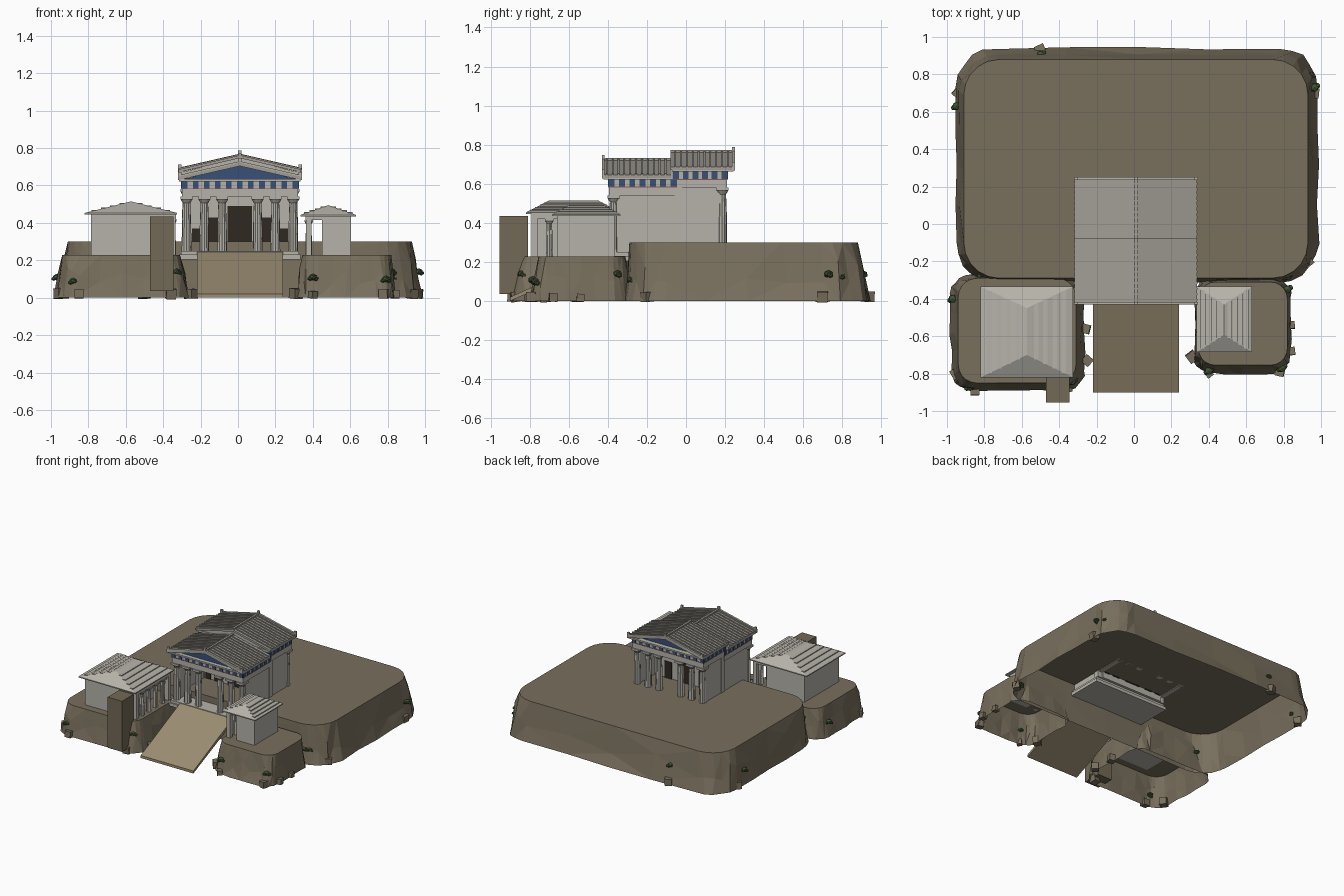
import bpy, bmesh, math, random
from mathutils import Matrix, Vector

if "Cube" in bpy.data.objects:
    bpy.data.objects.remove(bpy.data.objects["Cube"])
random.seed(4)

def mat(name, c):
    m = bpy.data.materials.new(name)
    m.diffuse_color = (*c, 1)
    m.use_nodes = True
    m.node_tree.nodes["Principled BSDF"].inputs["Base Color"].default_value = m.diffuse_color
    return m
ROCK = mat("rock", (.19, .16, .11)); MARBLE = mat("marble", (.47, .45, .40))
TILE = mat("tile", (.36, .34, .30)); BLUE = mat("blue", (.04, .08, .18))
RED = mat("red", (.28, .09, .06)); DARK = mat("door", (.03, .022, .016))
PATH = mat("path", (.33, .27, .17)); LEAF = mat("leaf", (.05, .09, .035))
TOWER = mat("pedestal_stone", (.17, .14, .09))
CX = .01

def finish(bm, name, m):
    bmesh.ops.recalc_face_normals(bm, faces=bm.faces)
    me = bpy.data.meshes.new(name)
    bm.to_mesh(me); bm.free()
    me.materials.append(m)
    ob = bpy.data.objects.new(name, me)
    bpy.context.collection.objects.link(ob)
    return ob

def box(name, x0, x1, y0, y1, z0, z1, m=MARBLE):
    bm = bmesh.new()
    M = Matrix.Translation(((x0+x1)/2, (y0+y1)/2, (z0+z1)/2)) @ Matrix.Diagonal((x1-x0, y1-y0, z1-z0, 1))
    bmesh.ops.create_cube(bm, size=1, matrix=M)
    return finish(bm, name, m)

def prism(name, pts, a0, a1, m, axis='y'):
    # extrude a profile along y (points are x,z) or x (points are y,z)
    bm = bmesh.new()
    P = (lambda p, a: (p[0], a, p[1])) if axis == 'y' else (lambda p, a: (a, p[0], p[1]))
    A = [bm.verts.new(P(p, a0)) for p in pts]
    B = [bm.verts.new(P(p, a1)) for p in pts]
    bm.faces.new(A); bm.faces.new(B)
    for i in range(len(pts)):
        j = (i+1) % len(pts)
        bm.faces.new((A[i], A[j], B[j], B[i]))
    return finish(bm, name, m)

def chevron(name, hw, z0, z1, t, y0, y1, m):
    prism(name, [(CX-hw, z0), (CX, z1), (CX+hw, z0), (CX+hw, z0-t), (CX, z1-t), (CX-hw, z0-t)], y0, y1, m)

def column(name, x, y, z0, z1, r):
    # fluted tapering shaft, flared capital, square abacus
    bm = bmesh.new()
    prof = [(r, z0), (r*.95, z0+(z1-z0)*.45), (r*.78, z1-r*1.3), (r*1.2, z1-r*.6)]
    n, prev = 24, None
    for k, (q, z) in enumerate(prof):
        ring = []
        for i in range(n):
            s = q*(.9 if i % 2 and k < 3 else 1)
            a = 2*math.pi*i/n
            ring.append(bm.verts.new((x+s*math.cos(a), y+s*math.sin(a), z)))
        if prev:
            for i in range(n):
                bm.faces.new((prev[i], prev[(i+1) % n], ring[(i+1) % n], ring[i]))
        else:
            bm.faces.new(ring)
        prev = ring
    bm.faces.new(prev)
    M = Matrix.Translation((x, y, z1-r*.3)) @ Matrix.Diagonal((r*2.5, r*2.5, r*.6, 1))
    bmesh.ops.create_cube(bm, size=1, matrix=M)
    finish(bm, name, MARBLE)

def outline(x0, x1, y0, y1, r):
    # rounded rectangle with subdivided straights
    pts = []
    cs = [(x1-r, y1-r, 0), (x0+r, y1-r, 90), (x0+r, y0+r, 180), (x1-r, y0+r, 270)]
    for k, (cx, cy, a0) in enumerate(cs):
        arc = [Vector((cx+r*math.cos(math.radians(a0+18*i)), cy+r*math.sin(math.radians(a0+18*i)))) for i in range(6)]
        pts += arc
        nx, ny, a = cs[(k+1) % 4]
        nxt = Vector((nx+r*math.cos(math.radians(a)), ny+r*math.sin(math.radians(a))))
        pts += [arc[-1].lerp(nxt, f/4) for f in (1, 2, 3)]
    return pts

def rock(name, top, base, h, r):
    # open-bottomed faceted rock with a flat top
    bm = bmesh.new()
    T, B = outline(*top, r), outline(*base, r*1.1)
    rings = []
    for f, j in ((0, .008), (.5, .008), (1, 0)):
        rings.append([bm.verts.new((*(b.lerp(t, f)+Vector((random.uniform(-j, j), random.uniform(-j, j)))),
                      h*f + (random.uniform(-.2, .2)*h if f == .5 else 0))) for t, b in zip(T, B)])
    n = len(T)
    for lo, hi in zip(rings, rings[1:]):
        for i in range(n):
            bm.faces.new((lo[i], lo[(i+1) % n], hi[(i+1) % n], hi[i]))
    bmesh.ops.triangulate(bm, faces=bm.faces[:])
    bm.faces.new(rings[-1])
    finish(bm, name, ROCK)

# terrain
rock("plateau", (-.91, .93, -.29, .88), (-.955, .985, -.31, .94), .30, .19)
rock("left_bastion", (-.94, -.31, -.85, -.29), (-.98, -.265, -.895, -.265), .228, .10)
rock("right_bastion", (.345, .82, -.755, -.31), (.32, .84, -.80, -.29), .228, .09)
prism("ramp", [(-.90, .02), (-.41, .245), (-.41, .215), (-.90, 0)], -.22, .24, PATH, 'x')
box("pedestal", -.47, -.345, -.955, -.81, .035, .435, TOWER)

# bushes and boulders
for x, y, z in [(-.95, .63, .12), (-.5, .905, .14), (.93, .79, .13), (.965, .73, .14), (-.97, -.4, .11),
                (-.88, -.87, .09), (.82, -.35, .14), (.82, -.28, .11), (.4, -.785, .11), (.79, -.77, .1),
                (-.33, -.84, .14), (-.82, -.28, .16)]:
    bm = bmesh.new()
    for dx, s in ((0, .024), (.022, .017), (-.02, .016)):
        M = Matrix.Translation((x+dx*.7, y+dx*.4, z-abs(dx)*.4)) @ Matrix.Diagonal((s, s, s*.75, 1))
        bmesh.ops.create_icosphere(bm, subdivisions=1, radius=1, matrix=M)
    finish(bm, "bush", LEAF)
for x, y in [(-.95, -.8), (-.85, -.89), (-.25, -.73), (.31, -.71), (.84, -.68), (.84, -.54), (.4, -.8),
             (-.26, -.56), (.78, -.79), (-.36, -.87), (.96, .7), (.93, -.2), (-.94, .7), (-.5, .93)]:
    bm = bmesh.new()
    s = random.uniform(.035, .055)
    bmesh.ops.create_cube(bm, size=s, matrix=Matrix.Translation((x, y, s*.42)) @ Matrix.Rotation(random.uniform(0, 1.5), 4, 'Z')
                          @ Matrix.Rotation(random.uniform(-.2, .2), 4, 'X'))
    finish(bm, "boulder", ROCK)

# temple base and steps
box("stylobate_lower", CX-.325, CX+.325, -.42, -.02, .205, .23)
box("stylobate_upper", CX-.315, CX+.315, -.41, -.03, .23, .25)
for i in range(4):
    box("inner_step", CX-.27, CX+.27, -.15+.025*i, -.02, .25, .262+.0125*i)

# side walls and door wall
for s in (-1, 1):
    for name, y0, y1, z0, z1 in (("front_wall", -.355, -.045, .25, .54), ("rear_wall", -.045, .18, .295, .58)):
        xs = sorted((CX+s*.27, CX+s*.302))
        box(name, *xs, y0, y1, z0, z1)
    box("corner_pier", *sorted((CX+s*.265, CX+s*.308)), -.06, -.02, .25, .6)
box("door_wall", CX-.27, CX+.27, -.045, -.01, .25, .60)
for off, w, h in ((0, .065, .49), (-.15, .032, .43), (.15, .032, .43), (-.235, .022, .37), (.235, .022, .37)):
    box("door", CX+off-w, CX+off+w, -.051, -.004, .295, h, DARK)

# portico columns
for off in (-.285, -.19, -.095, .095, .19, .285):
    column("front_column", CX+off, -.37, .25, .54, .026)
    column("rear_column", CX+off, .185, .30, .58, .026)

# entablatures, gables and tiled roofs
def upper(tag, y0, y1, z, r0, r1, gables):
    hw = .31
    box(tag+"_architrave", CX-hw, CX+hw, y0, y1, z, z+.04)
    box(tag+"_red_band", CX-hw-.003, CX+hw+.003, y0-.003, y1+.003, z+.04, z+.045, RED)
    box(tag+"_frieze", CX-hw, CX+hw, y0, y1, z+.045, z+.082)
    for i in range(11):
        x = CX-hw+.014+i*(2*hw-.028)/10
        for y in (y0, y1):
            box(tag+"_triglyph", x-.015, x+.015, y-.005, y+.005, z+.045, z+.082, BLUE)
    n = round((y1-y0)/.06)
    for i in range(n+1):
        y = y0+.014+i*(y1-y0-.028)/n
        for s in (-1, 1):
            box(tag+"_triglyph", CX+s*hw-.005, CX+s*hw+.005, y-.015, y+.015, z+.045, z+.082, BLUE)
    box(tag+"_cornice", CX-.325, CX+.325, r0+.008, r1-(.008 if r1 > 0 else 0), z+.082, z+.094)
    ze, za = z+.106, z+.182
    for y, m in gables:
        prism(tag+"_tympanum", [(CX-.31, z+.09), (CX+.31, z+.09), (CX, za-.01)], y-.006, y+.006, m)
    chevron(tag+"_roof", .328, ze, za, .016, r0, r1, TILE)
    k = int((r1-r0)/.03)
    for i in range(k):
        y = r0+.02+i*.03
        chevron(tag+"_tile_rib", .33, ze+.006, za+.006, .008, y, y+.009, TILE)
    box(tag+"_ridge", CX-.008, CX+.008, r0, r1, za-.005, za+.01, TILE)
    # raking edge and finials at the open end
    e = r0 if r1 < 0 else r1-.014
    chevron(tag+"_raking_edge", .332, ze+.008, za+.008, .026, e, e+.014, MARBLE)
    for dx, zz in ((-.322, ze), (0, za), (.322, ze)):
        box(tag+"_finial", CX+dx-.009, CX+dx+.009, e, e+.014, zz, zz+.026)

upper("front", -.395, -.05, .54, -.43, -.075, [(-.385, BLUE)])
upper("rear", -.065, .21, .58, -.08, .25, [(.2, BLUE), (-.06, MARBLE)])

# side wings with hipped roofs
def wing(tag, wall, roof, ridge, z0, z1, colx, ys, ztop):
    box(tag+"_wall", *wall, .225, z0)
    x0, x1, y0, y1 = roof
    side = 1 if colx > wall[0] else -1
    far = wall[1] if side > 0 else wall[0]
    ax = sorted((far, colx+side*.018))
    box(tag+"_architrave", *ax, wall[2], wall[3], ztop, z0)
    for y in ys:
        column(tag+"_column", colx, y, .225, ztop, .018)
    for y in (wall[2], wall[3]-.03):
        box(tag+"_pier", colx-.015, colx+.015, y, y+.03, .225, ztop)
    xc, h, hw = (x0+x1)/2, z1-z0, (x1-x0)/2
    bm = bmesh.new()
    L, E = [[bm.verts.new((x, y, z)) for x, y in ((x0, y0), (x1, y0), (x1, y1), (x0, y1))] for z in (z0-.002, z0+.006)]
    R = [bm.verts.new((xc, y, z1)) for y in ridge]
    bm.faces.new(L)
    for i in range(4):
        bm.faces.new((L[i], L[(i+1) % 4], E[(i+1) % 4], E[i]))
    for f in ((E[0], E[1], R[0]), (E[1], E[2], R[1], R[0]), (E[2], E[3], R[1]), (E[3], E[0], R[0], R[1])):
        bm.faces.new(f)
    finish(bm, tag+"_hip_roof", MARBLE)
    # stepped tile courses parallel to the ridge
    for i in range(1, 5):
        f = i/5
        ya, yb = y0+(ridge[0]-y0)*f, y1+(ridge[1]-y1)*f
        for s in (-1, 1):
            x, z = xc+s*hw*(1-f), z0+.006+(h-.006)*f
            box(tag+"_tile_course", x-.012, x+.012, ya, yb, z-.008, z+.004, MARBLE)

wing("left_wing", (-.785, -.45, -.79, -.36), (-.82, -.325, -.82, -.335), (-.70, -.45), .447, .515,
     -.35, (-.70, -.62, -.53, -.44), .42)
wing("right_wing", (.45, .605, -.66, -.365), (.335, .63, -.685, -.335), (-.59, -.43), .437, .495,
     .378, (-.58, -.51, -.44), .415)
